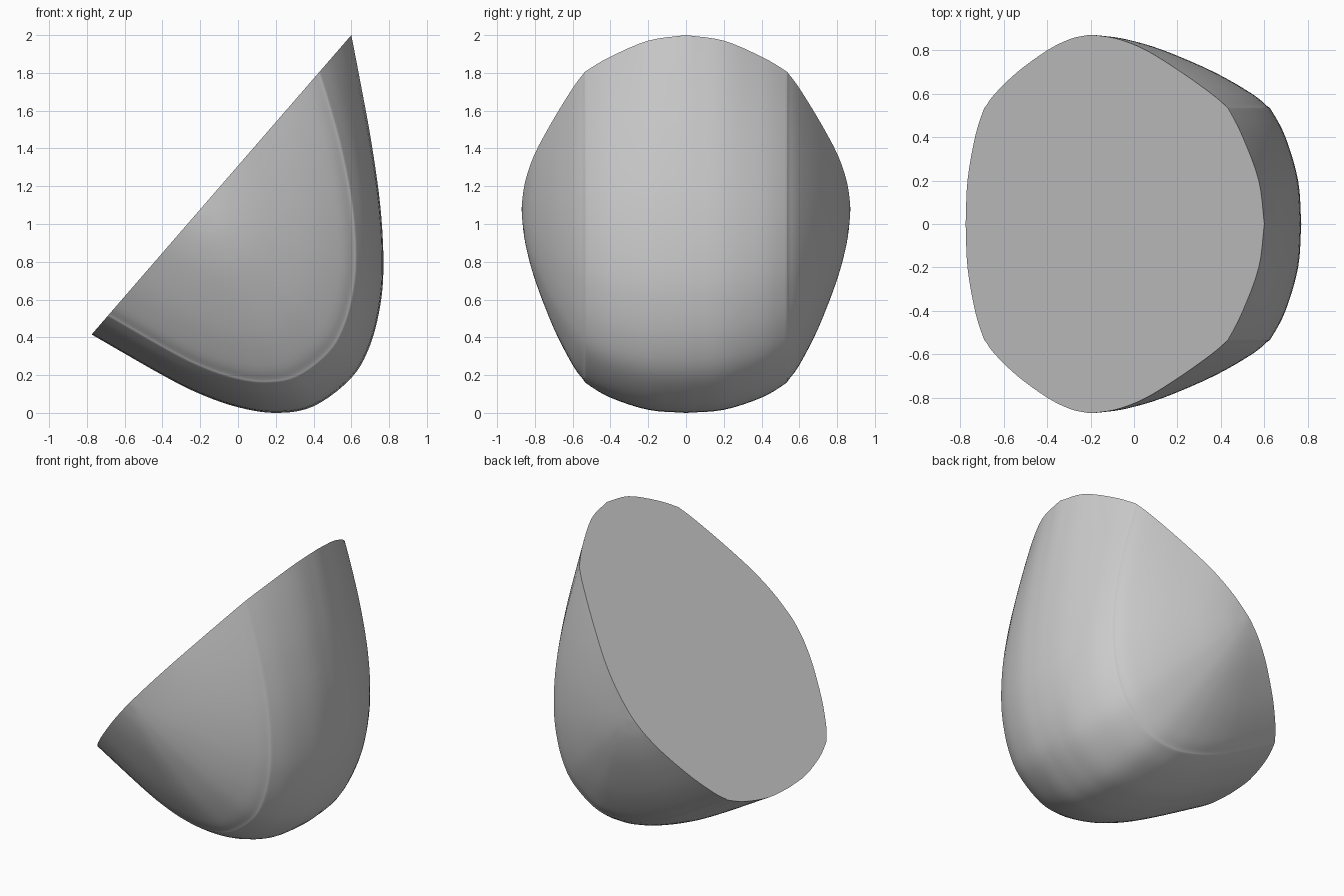
import bpy
import bmesh
from mathutils import Vector

cube = bpy.data.objects.get("Cube")
if cube:
    bpy.data.objects.remove(cube, do_unlink=True)

grey = bpy.data.materials.new("light_grey")
grey.use_nodes = True
colour = (0.6, 0.6, 0.6, 1)
grey.diffuse_color = colour
grey.node_tree.nodes["Principled BSDF"].inputs["Base Color"].default_value = colour


def smooth_path(points, steps):
    """Catmull-Rom curve through the points."""
    p = [Vector(q) for q in points]
    p = [2 * p[0] - p[1]] + p + [2 * p[-1] - p[-2]]
    path = []
    for a, b, c, d in zip(p, p[1:], p[2:], p[3:]):
        for i in range(steps):
            t = i / steps
            path.append(0.5 * (2 * b + (c - a) * t + (2 * a - 5 * b + 4 * c - d) * t ** 2
                               + (3 * b - a - 3 * c + d) * t ** 3))
    return path + [p[-2]]


# Middle outline under the slanted face, from its low end to its high tip (x, z)
outline = [Vector((v.x, 0, v.y)) for v in smooth_path(
    [(-0.775, 0.415), (-0.4, 0.2), (-0.2, 0.1), (0, 0.03), (0.2, 0), (0.4, 0.035),
     (0.6, 0.185), (0.7, 0.36), (0.755, 0.58), (0.77, 0.8), (0.753, 1.1),
     (0.705, 1.44), (0.65, 1.74), (0.6, 2)], 5)]
low, high = outline[0], outline[-1]
centre = low.lerp(high, (-0.2 - low.x) / (high.x - low.x))

# Slices across the width: y, size of the body, size towards the high tip
half = smooth_path(
    [(0, 1, 1), (0.2, 0.985, 0.968), (0.4, 0.925, 0.876), (0.52, 0.86, 0.8),
     (0.545, 0.835, 0.775), (0.6, 0.765, 0.695), (0.7, 0.585, 0.52),
     (0.8, 0.345, 0.32), (0.85, 0.17, 0.165), (0.867, 0.05, 0.05), (0.87, 0, 0)], 4)
slices = [Vector((-s.x, s.y, s.z)) for s in reversed(half[1:])] + half

# Body lofted through the slices, closed by the flat slanted face
bm = bmesh.new()
rows = []
for y, body, tip in slices:
    row = []
    for p in outline:
        w = max(0, (p.z - 0.8) / 1.2) ** 2 if p.x > 0 else 0
        q = centre + (p - centre) * (body + (tip - body) * w)
        row.append(bm.verts.new((q.x, y, q.z)))
    rows.append(row)
for a, b in zip(rows, rows[1:]):
    for i in range(len(a) - 1):
        bm.faces.new((a[i], a[i + 1], b[i + 1], b[i]))
bm.faces.new([r[0] for r in rows] + [r[-1] for r in reversed(rows[1:-1])])
bmesh.ops.remove_doubles(bm, verts=bm.verts, dist=0.0005)
bmesh.ops.recalc_face_normals(bm, faces=bm.faces)

mesh = bpy.data.meshes.new("cut_body")
bm.to_mesh(mesh)
bm.free()
mesh.materials.append(grey)
body_object = bpy.data.objects.new("cut_body", mesh)
bpy.context.collection.objects.link(body_object)
bpy.context.view_layer.objects.active = body_object
body_object.select_set(True)
bpy.ops.object.shade_smooth_by_angle(angle=0.6)
